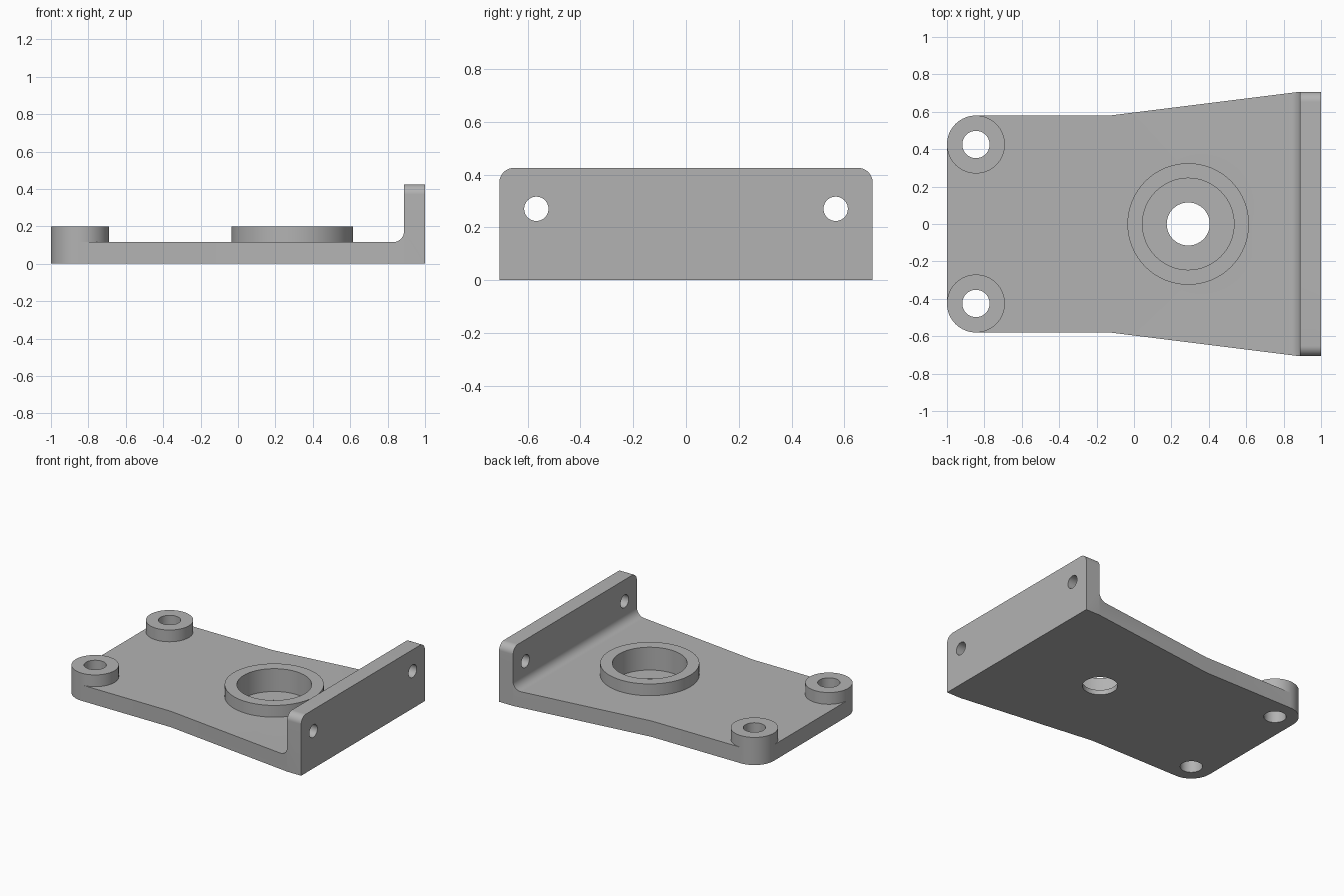
import bpy, bmesh, math
from mathutils import Vector

if "Cube" in bpy.data.objects:
    bpy.data.objects.remove(bpy.data.objects["Cube"], do_unlink=True)

HEIGHT, PLATE, BOSS_TOP = 0.425, 0.115, 0.2
HALF_W, TAIL_W, WALL_X = 0.707, 0.58, 0.888
CORNER = 0.155
BOSS_X, BOSS_Y = -1 + CORNER, TAIL_W - CORNER
HUB_X = 0.29

metal = bpy.data.materials.new("plain grey metal")
metal.use_nodes = True
grey = (0.45, 0.45, 0.45, 1)
metal.diffuse_color = grey
metal.node_tree.nodes["Principled BSDF"].inputs["Base Color"].default_value = grey


def arc(cx, cy, r, start, end, steps=16):
    """Points on an arc, angles in degrees."""
    angles = [math.radians(start + (end - start) * i / steps) for i in range(steps + 1)]
    return [(cx + r * math.cos(a), cy + r * math.sin(a)) for a in angles]


def prism(name, points, place, low, high):
    """Extrude a flat outline from low to high; place(u, v, w) gives x, y, z."""
    bm = bmesh.new()
    bottom = [bm.verts.new(place(u, v, low)) for u, v in points]
    top = [bm.verts.new(place(u, v, high)) for u, v in points]
    bm.faces.new(bottom)
    bm.faces.new(top)
    for i in range(len(points)):
        j = (i + 1) % len(points)
        bm.faces.new((bottom[i], bottom[j], top[j], top[i]))
    bmesh.ops.recalc_face_normals(bm, faces=bm.faces)
    mesh = bpy.data.meshes.new(name)
    bm.to_mesh(mesh)
    bm.free()
    mesh.materials.append(metal)
    obj = bpy.data.objects.new(name, mesh)
    bpy.context.collection.objects.link(obj)
    return obj


def along_x(u, v, w): return Vector((w, u, v))
def along_y(u, v, w): return Vector((u, w, v))
def along_z(u, v, w): return Vector((u, v, w))


def disc(name, u, v, r, place, low, high):
    return prism(name, arc(u, v, r, 0, 360, 64)[:-1], place, low, high)


def combine(body, tool, operation):
    """Apply one boolean and remove the tool."""
    tool.hide_render = True
    mod = body.modifiers.new(operation.lower(), 'BOOLEAN')
    mod.operation, mod.solver, mod.object = operation, 'EXACT', tool
    bpy.context.view_layer.objects.active = body
    bpy.ops.object.modifier_apply(modifier=mod.name)
    bpy.data.objects.remove(tool, do_unlink=True)


# Plate and upright wall: L section with an inner fillet
fillet = 0.06
section = [(-1, 0), (1, 0), (1, HEIGHT), (WALL_X, HEIGHT)]
section += arc(WALL_X - fillet, PLATE + fillet, fillet, 0, -90) + [(-1, PLATE)]
bracket = prism("bracket", section, along_y, -1, 1)

# Plan outline: rounded tail corners, sides flaring towards the wall
half = [(1.1, HALF_W), (WALL_X, HALF_W), (-0.13, TAIL_W)]
half += arc(BOSS_X, BOSS_Y, CORNER, 90, 180)
plan = half + [(x, -y) for x, y in reversed(half)]
combine(bracket, prism("plan_outline", plan, along_z, -0.5, 1), 'INTERSECT')

# Rounded top corners of the wall
r = 0.055
side = [(HALF_W + 0.1, -0.1), (HALF_W + 0.1, HEIGHT - r)]
side = [(HALF_W, -0.1)] + arc(HALF_W - r, HEIGHT - r, r, 0, 90)
side += [(-y, z) for y, z in reversed(side)]
combine(bracket, prism("wall_outline", side, along_x, -1.5, 1.5), 'INTERSECT')

# Raised bosses
combine(bracket, disc("hub", HUB_X, 0, 0.325, along_z, PLATE, BOSS_TOP), 'UNION')
for s in (1, -1):
    combine(bracket, disc("boss", BOSS_X, s * BOSS_Y, CORNER, along_z, PLATE, BOSS_TOP), 'UNION')

# Hub recess and through hole, boss holes and wall holes
combine(bracket, disc("recess", HUB_X, 0, 0.245, along_z, 0.035, 1), 'DIFFERENCE')
combine(bracket, disc("hub_hole", HUB_X, 0, 0.115, along_z, -1, 1), 'DIFFERENCE')
for s in (1, -1):
    combine(bracket, disc("boss_hole", BOSS_X, s * BOSS_Y, 0.073, along_z, -1, 1), 'DIFFERENCE')
    combine(bracket, disc("wall_hole", s * 0.567, 0.27, 0.046, along_x, 0.7, 1.5), 'DIFFERENCE')

# Smooth round surfaces, crisp edges
bpy.ops.object.select_all(action='DESELECT')
bracket.select_set(True)
bpy.context.view_layer.objects.active = bracket
bpy.ops.object.shade_smooth_by_angle(angle=math.radians(30))
